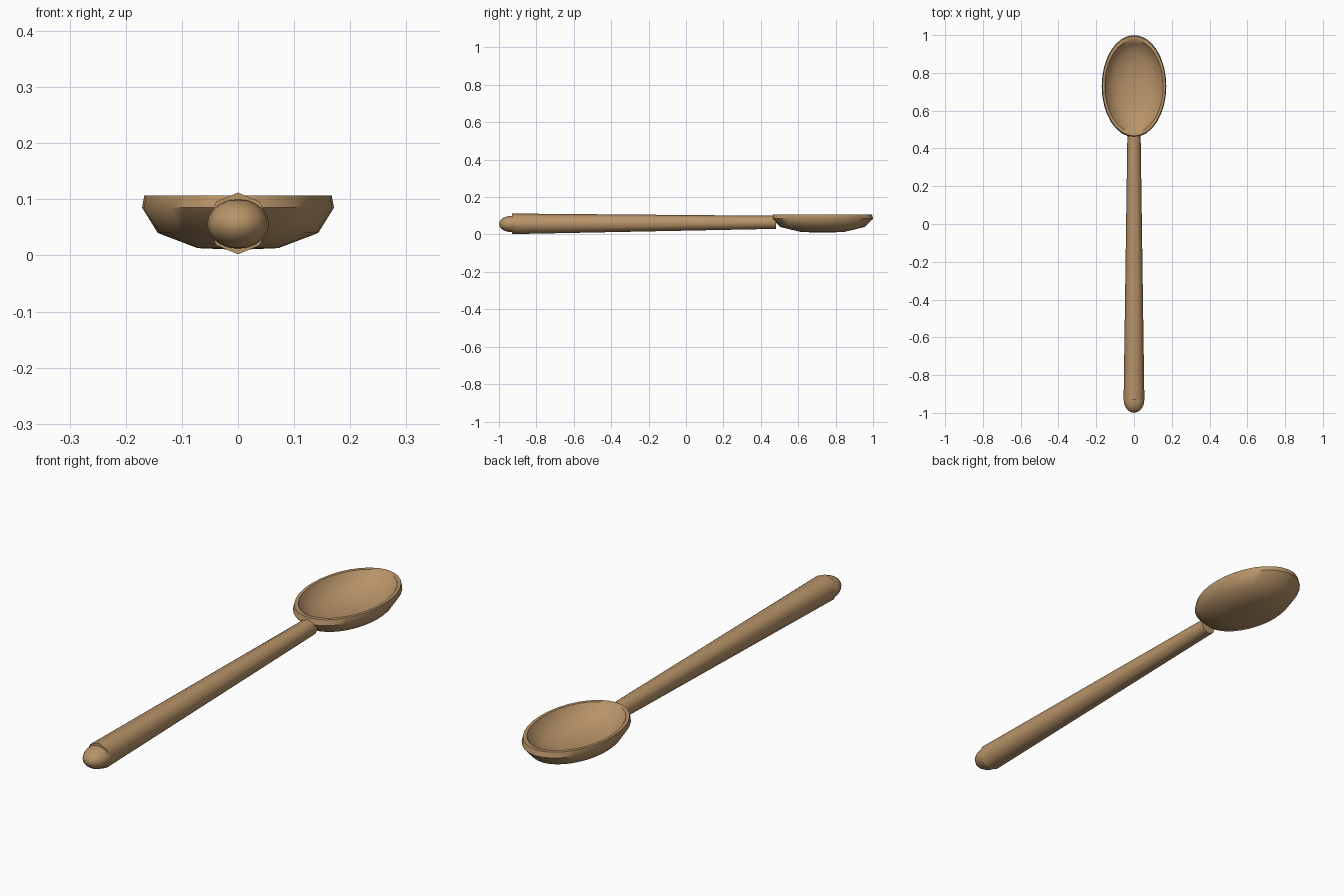
import bpy, bmesh, math
from mathutils import Vector

if "Cube" in bpy.data.objects:
    bpy.data.objects.remove(bpy.data.objects["Cube"], do_unlink=True)

wood = bpy.data.materials.new("tan wood")
wood.use_nodes = True
colour = (0.48, 0.295, 0.14, 1)
wood.diffuse_color = colour
wood.node_tree.nodes["Principled BSDF"].inputs["Base Color"].default_value = colour


def finish(obj, name, angle):
    obj.name = name
    obj.data.materials.clear()
    obj.data.materials.append(wood)
    bpy.ops.object.select_all(action="DESELECT")
    obj.select_set(True)
    bpy.context.view_layer.objects.active = obj
    bpy.ops.object.shade_smooth_by_angle(angle=math.radians(angle))


def loft(name, rings, angle):
    """Skin equal rings of points; a single point closes an end."""
    bm = bmesh.new()
    loops = [[bm.verts.new(p) for p in ring] for ring in rings]
    for a, b in zip(loops, loops[1:]):
        n = max(len(a), len(b))
        for i in range(n):
            j = (i + 1) % n
            quad = [a[i % len(a)], a[j % len(a)], b[j % len(b)], b[i % len(b)]]
            bm.faces.new(list(dict.fromkeys(quad)))
    for end in (loops[0], loops[-1]):
        if len(end) > 2:
            bm.faces.new(end)
    bmesh.ops.recalc_face_normals(bm, faces=bm.faces[:])
    mesh = bpy.data.meshes.new(name)
    bm.to_mesh(mesh)
    bm.free()
    obj = bpy.data.objects.new(name, mesh)
    bpy.context.collection.objects.link(obj)
    finish(obj, name, angle)


# Bowl: an oval cup with a thin flat rim
def oval(r, z, sides=32):
    if r == 0:
        return [Vector((0, 0.73, z))]
    turns = [2 * math.pi * i / sides for i in range(sides)]
    return [Vector((r * math.cos(t), 0.73 + 1.58 * r * math.sin(t), z)) for t in turns]


profile = [(0, 0.01), (0.072, 0.013), (0.143, 0.04), (0.171, 0.085), (0.167, 0.107),
           (0.155, 0.107), (0.143, 0.085), (0.11, 0.055), (0.06, 0.038), (0, 0.034)]
loft("bowl", [oval(r, z) for r, z in profile], 50)


# Handle: a tapered eight-sided rod
def octagon(y, r, z):
    turns = [math.pi * i / 4 for i in range(8)]
    return [Vector((r * math.cos(t), y, z + r * math.sin(t))) for t in turns]


loft("handle", [octagon(-0.93, 0.055, 0.057), octagon(0.48, 0.035, 0.065)], 50)

# Rounded handle end
bpy.ops.mesh.primitive_uv_sphere_add(segments=16, ring_count=10, radius=1,
                                     location=(0, -0.93, 0.056))
knob = bpy.context.object
knob.scale = (0.055, 0.07, 0.044)
finish(knob, "handle_end", 60)
